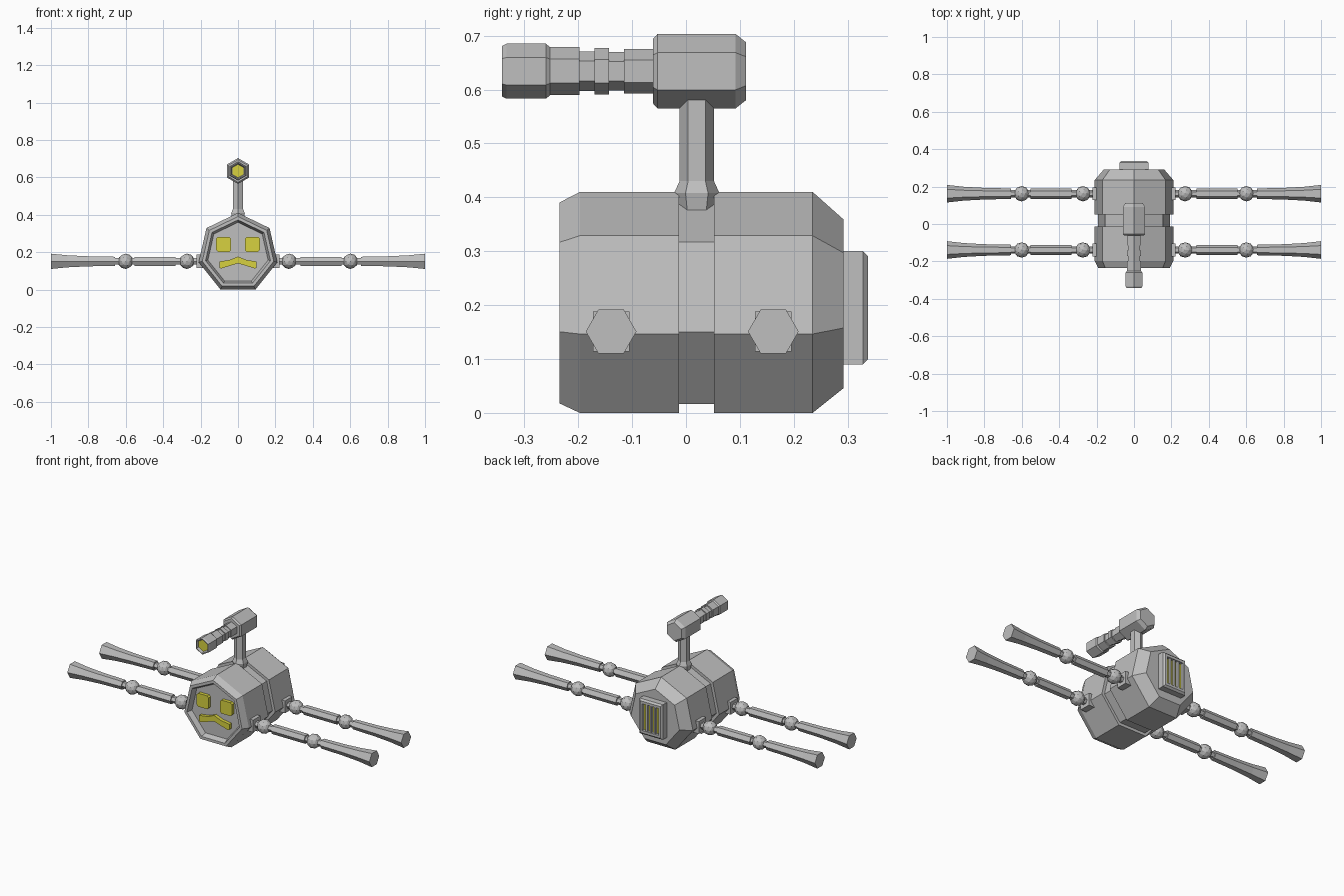
import bpy, bmesh, math
from mathutils import Vector

if "Cube" in bpy.data.objects:
    bpy.data.objects.remove(bpy.data.objects["Cube"])


def material(name, rgb):
    m = bpy.data.materials.new(name)
    m.diffuse_color = (*rgb, 1)
    m.use_nodes = True
    m.node_tree.nodes["Principled BSDF"].inputs["Base Color"].default_value = m.diffuse_color
    return m


GREY = material("grey metal", (0.52, 0.52, 0.52))
YELLOW = material("yellow glow", (0.68, 0.64, 0.05))


def finish(bm, name, mat):
    bmesh.ops.recalc_face_normals(bm, faces=bm.faces)
    me = bpy.data.meshes.new(name)
    bm.to_mesh(me)
    bm.free()
    me.materials.append(mat)
    ob = bpy.data.objects.new(name, me)
    bpy.context.collection.objects.link(ob)
    return ob


def loft(name, sections, n, axis, centre, phase=0.0, mat=GREY, flip=1):
    """Rings of n sides along an axis; sections are (position, radius)."""
    bm = bmesh.new()
    rings = []
    for p, r in sections:
        ring = []
        for i in range(n):
            a = math.radians(phase) + math.tau * i / n
            u, v = r * math.cos(a), r * math.sin(a)
            co = {'x': (p * flip, u, v), 'y': (u, p, v), 'z': (u, v, p)}[axis]
            ring.append(bm.verts.new(Vector(co) + Vector(centre)))
        rings.append(ring)
    for a, b in zip(rings, rings[1:]):
        for i in range(n):
            j = (i + 1) % n
            bm.faces.new((a[i], a[j], b[j], b[i]))
    bm.faces.new(rings[0])
    bm.faces.new(rings[-1])
    return finish(bm, name, mat)


def box(name, lo, hi, mat=GREY):
    bm = bmesh.new()
    bmesh.ops.create_cube(bm, size=1)
    for v in bm.verts:
        v.co = [l + (c + 0.5) * (h - l) for c, l, h in zip(v.co, lo, hi)]
    return finish(bm, name, mat)


def plate(name, outline, y0, y1, mat):
    """Extrudes an x/z outline from y0 to y1."""
    bm = bmesh.new()
    f = bm.faces.new([bm.verts.new((x, y0, z)) for x, z in outline])
    ext = bmesh.ops.extrude_face_region(bm, geom=[f])
    for v in ext["geom"]:
        if isinstance(v, bmesh.types.BMVert):
            v.co.y = y1
    return finish(bm, name, mat)


# Seven-sided body with recessed face, middle groove and tapered back
loft("body", [(-0.205, 0.165), (-0.235, 0.178), (-0.235, 0.196), (-0.197, 0.2157),
              (-0.013, 0.2157), (-0.013, 0.197), (0.052, 0.197), (0.052, 0.2157),
              (0.235, 0.2157), (0.292, 0.165)], 7, 'y', (0, 0, 0.1943), 90)

# Eyes and frowning mouth
for s, side in ((-1, "left"), (1, "right")):
    x, z, h, c = s * 0.077, 0.241, 0.04, 0.01
    pts = [(-h + c, -h), (h - c, -h), (h, -h + c), (h, h - c),
           (h - c, h), (-h + c, h), (-h, h - c), (-h, -h + c)]
    plate(side + "_eye", [(x + a, z + b) for a, b in pts], -0.2, -0.225, YELLOW)
plate("mouth", [(-0.1, 0.118), (-0.092, 0.112), (-0.04, 0.128), (0, 0.14), (0.04, 0.128),
                (0.092, 0.112), (0.1, 0.118), (0.1, 0.15), (0.045, 0.158), (0, 0.176),
                (-0.045, 0.158), (-0.1, 0.15)], -0.2, -0.225, YELLOW)

# Rear vent: bevelled frame with a sunken opening
bm = bmesh.new()
rings = []
for y, hx, hz in ((0.27, .077, .105), (0.328, .077, .105), (0.338, .067, .095),
                  (0.338, .054, .08), (0.318, .054, .08)):
    rings.append([bm.verts.new((a * hx, y, 0.195 + b * hz))
                  for a, b in ((-1, -1), (1, -1), (1, 1), (-1, 1))])
for a, b in zip(rings, rings[1:]):
    for i in range(4):
        bm.faces.new((a[i], a[(i + 1) % 4], b[(i + 1) % 4], b[i]))
bm.faces.new(rings[0])
bm.faces.new(rings[-1])
finish(bm, "vent_frame", GREY)
box("vent_glow", (-0.054, 0.317, 0.115), (0.054, 0.321, 0.275), YELLOW)
for i in range(3):
    x = (i - 1) * 0.027
    box(f"vent_bar_{i + 1}", (x - 0.006, 0.319, 0.115), (x + 0.006, 0.334, 0.275))

# Four straight jointed legs
for s, side in ((-1, "left"), (1, "right")):
    for y, end in ((-0.139, "front"), (0.162, "back")):
        name = f"{end}_{side}_leg"
        loft(name, [(0.19, 0.02), (0.333, 0.02), (0.333, 0.028), (0.553, 0.028),
                    (0.553, 0.02), (0.658, 0.02), (0.658, 0.028), (0.80, 0.031),
                    (0.91, 0.037), (1.0, 0.047)], 6, 'x', (0, y, 0.151), 0, GREY, s)
        xs = sorted((s * 0.17, s * 0.222))
        box(name + "_socket", (xs[0], y - 0.034, 0.114), (xs[1], y + 0.034, 0.188))
        for j, x in enumerate((0.273, 0.601)):
            bm = bmesh.new()
            bmesh.ops.create_icosphere(bm, subdivisions=2, radius=0.041)
            bmesh.ops.translate(bm, verts=bm.verts, vec=(s * x, y, 0.151))
            finish(bm, f"{name}_joint_{j + 1}", GREY)

# Periscope post with flared collar
post = loft("periscope_post", [(0.37, 0.034), (0.408, 0.042), (0.43, 0.032), (0.60, 0.032)],
            6, 'z', (0, 0.02, 0), 90)

# Periscope head and stepped tube
loft("periscope_head", [(-0.061, 0.06), (-0.053, 0.069), (0.092, 0.069), (0.111, 0.054)],
     6, 'y', (0, 0, 0.634), 90)
loft("periscope_tube", [(-0.322, 0.036), (-0.341, 0.042), (-0.341, 0.047), (-0.333, 0.051),
                        (-0.26, 0.051), (-0.252, 0.0445), (-0.198, 0.0445), (-0.198, 0.037),
                        (-0.17, 0.037), (-0.17, 0.043), (-0.143, 0.043), (-0.143, 0.036),
                        (-0.115, 0.036), (-0.115, 0.041), (-0.05, 0.041)],
     6, 'y', (0, 0, 0.634), 90)
loft("periscope_lens", [(-0.328, 0.035), (-0.32, 0.035)], 6, 'y', (0, 0, 0.634), 90, YELLOW)
